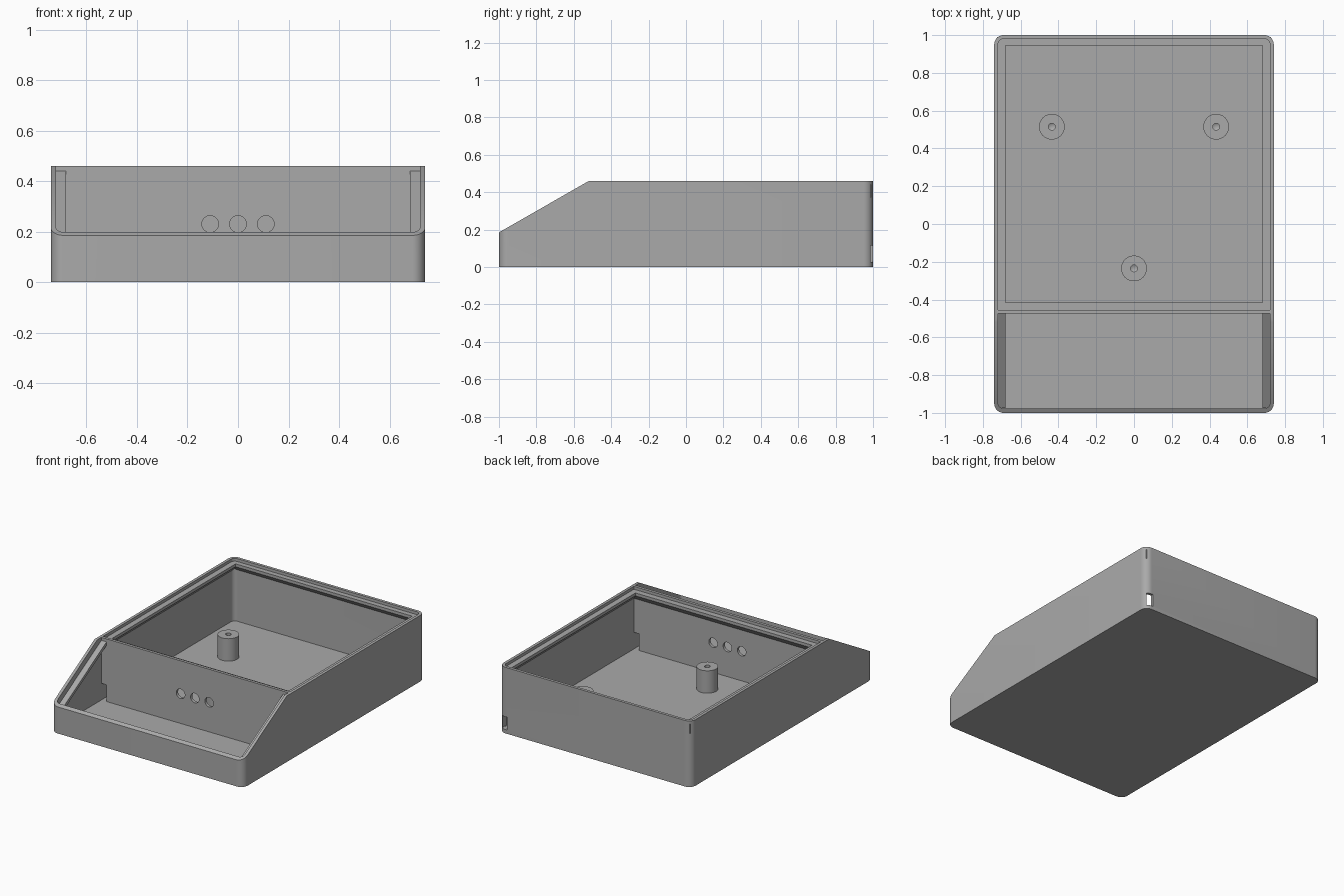
import bpy, bmesh, math
from mathutils import Vector

cube = bpy.data.objects.get("Cube")
if cube:
    bpy.data.objects.remove(cube, do_unlink=True)

grey = bpy.data.materials.new("mid_grey")
grey.use_nodes = True
colour = (0.4, 0.4, 0.4, 1)
grey.diffuse_color = colour
grey.node_tree.nodes["Principled BSDF"].inputs["Base Color"].default_value = colour

SLOPE = 0.275 / 0.48
WALL_X, LEDGE_X, FLOOR = 0.72, 0.68, 0.024


def finish(name, bm):
    bmesh.ops.recalc_face_normals(bm, faces=bm.faces)
    mesh = bpy.data.meshes.new(name)
    bm.to_mesh(mesh)
    bm.free()
    mesh.materials.append(grey)
    obj = bpy.data.objects.new(name, mesh)
    bpy.context.collection.objects.link(obj)
    return obj


def prism(name, points, offset):
    """Closed prism: a polygon swept along an offset."""
    bm = bmesh.new()
    face = bm.faces.new([bm.verts.new(p) for p in points])
    new = bmesh.ops.extrude_face_region(bm, geom=[face], use_keep_orig=True)["geom"]
    verts = [g for g in new if isinstance(g, bmesh.types.BMVert)]
    bmesh.ops.translate(bm, verts=verts, vec=offset)
    return finish(name, bm)


def rounded_box(name, half_x, y0, y1, z0, z1, front_r=0, back_r=0):
    corners = [(1, 1, back_r), (-1, 1, back_r), (-1, -1, front_r), (1, -1, front_r)]
    pts = []
    for i, (sx, sy, r) in enumerate(corners):
        cx = sx * (half_x - r)
        cy = (y1 if sy > 0 else y0) - sy * r
        steps = 10 if r else 0
        for k in range(steps + 1):
            a = math.pi / 2 * (i + (k / steps if steps else 0))
            pts.append((cx + r * math.cos(a), cy + r * math.sin(a), z0))
    return prism(name, pts, (0, 0, z1 - z0))


def box(name, x0, x1, y0, y1, z0, z1):
    pts = [(x0, y0, z0), (x1, y0, z0), (x1, y1, z0), (x0, y1, z0)]
    return prism(name, pts, (0, 0, z1 - z0))


def cut(target, cutter):
    mod = target.modifiers.new("cut", "BOOLEAN")
    mod.operation = "DIFFERENCE"
    mod.solver = "EXACT"
    mod.object = cutter
    bpy.context.view_layer.update()
    graph = bpy.context.evaluated_depsgraph_get()
    mesh = bpy.data.meshes.new_from_object(target.evaluated_get(graph))
    target.modifiers.clear()
    target.data = mesh
    bpy.data.objects.remove(cutter, do_unlink=True)


# Outer shell with sloped front and two compartments
body = rounded_box("enclosure_body", 0.74, -1, 1, 0, 0.46, 0.05, 0.05)
wedge = [(-1, -1.1, 0.185 - 0.1 * SLOPE), (-1, -0.4, 0.46 + 0.12 * SLOPE), (-1, -1.1, 0.8)]
cut(body, prism("slope_cutter", wedge, (2, 0, 0)))
cut(body, rounded_box("main_cutter", WALL_X, -0.455, 0.98, FLOOR, 1, 0, 0.03))
cut(body, rounded_box("front_cutter", WALL_X, -0.977, -0.475, FLOOR, 1, 0.03, 0))

# Three round holes through the partition
for x in (-0.11, 0, 0.11):
    ring = [(x + 0.033 * math.cos(math.tau * k / 32), -0.5,
             0.23 + 0.033 * math.sin(math.tau * k / 32)) for k in range(32)]
    cut(body, prism("hole_cutter", ring, (0, 0.08, 0)))

# Cable notches beside the partition, cable slot in the back wall
for s in (-1, 1):
    x0, x1 = sorted((s * LEDGE_X, s * WALL_X))
    cut(body, box("notch_cutter", x0, x1, -0.49, -0.44, FLOOR, 0.14))
cut(body, box("slot_cutter", LEDGE_X, 0.724, 0.94, 1.1, 0.026, 0.115))

# Lid ledge around the main compartment, chamfered underneath
bm = bmesh.new()
loops = []
for inset, z in ((0, 0.44), (0.045, 0.44), (0.045, 0.42), (0, 0.372)):
    x, y0, y1 = 0.725 - inset, -0.46 + inset, 0.99 - inset
    loops.append([bm.verts.new((px, py, z)) for px, py in ((x, y1), (-x, y1), (-x, y0), (x, y0))])
for i in range(4):
    a, b = loops[i], loops[(i + 1) % 4]
    for k in range(4):
        n = (k + 1) % 4
        bm.faces.new((a[k], a[n], b[n], b[k]))
finish("main_lid_ledge", bm)

# Sloped ledges on both sides of the front compartment
run = 0.505
for s, side in ((1, "left"), (-1, "right")):
    section = ((0.725, 0), (LEDGE_X, 0), (LEDGE_X, -0.025), (0.725, -0.075))
    pts = [(s * x, -0.47, 0.442 + dz) for x, dz in section]
    prism(side + "_sloped_ledge", pts, (0, -run, -run * SLOPE))

# Mounting posts with pilot holes, turned from a profile
for i, (x, y) in enumerate(((-0.435, 0.515), (0.435, 0.515), (0, -0.235))):
    bm = bmesh.new()
    profile = [(0, 0.015), (0.068, 0.015), (0.068, 0.18), (0.018, 0.18), (0.018, 0.08), (0, 0.07)]
    verts = [bm.verts.new((r, 0, z)) for r, z in profile]
    edges = [bm.edges.new(pair) for pair in zip(verts, verts[1:])]
    bmesh.ops.spin(bm, geom=verts + edges, cent=(0, 0, 0), axis=(0, 0, 1),
                   angle=math.tau, steps=32, use_merge=True)
    bmesh.ops.remove_doubles(bm, verts=bm.verts, dist=0.0005)
    bmesh.ops.translate(bm, verts=bm.verts, vec=Vector((x, y, 0)))
    post = finish(f"mounting_post_{i + 1}", bm)
    post.select_set(True)

# Smooth the round surfaces, keep edges sharp
for obj in bpy.context.view_layer.objects:
    obj.select_set(obj == body or obj.name.startswith("mounting_post"))
bpy.context.view_layer.objects.active = body
bpy.ops.object.shade_smooth_by_angle(angle=math.radians(30))
